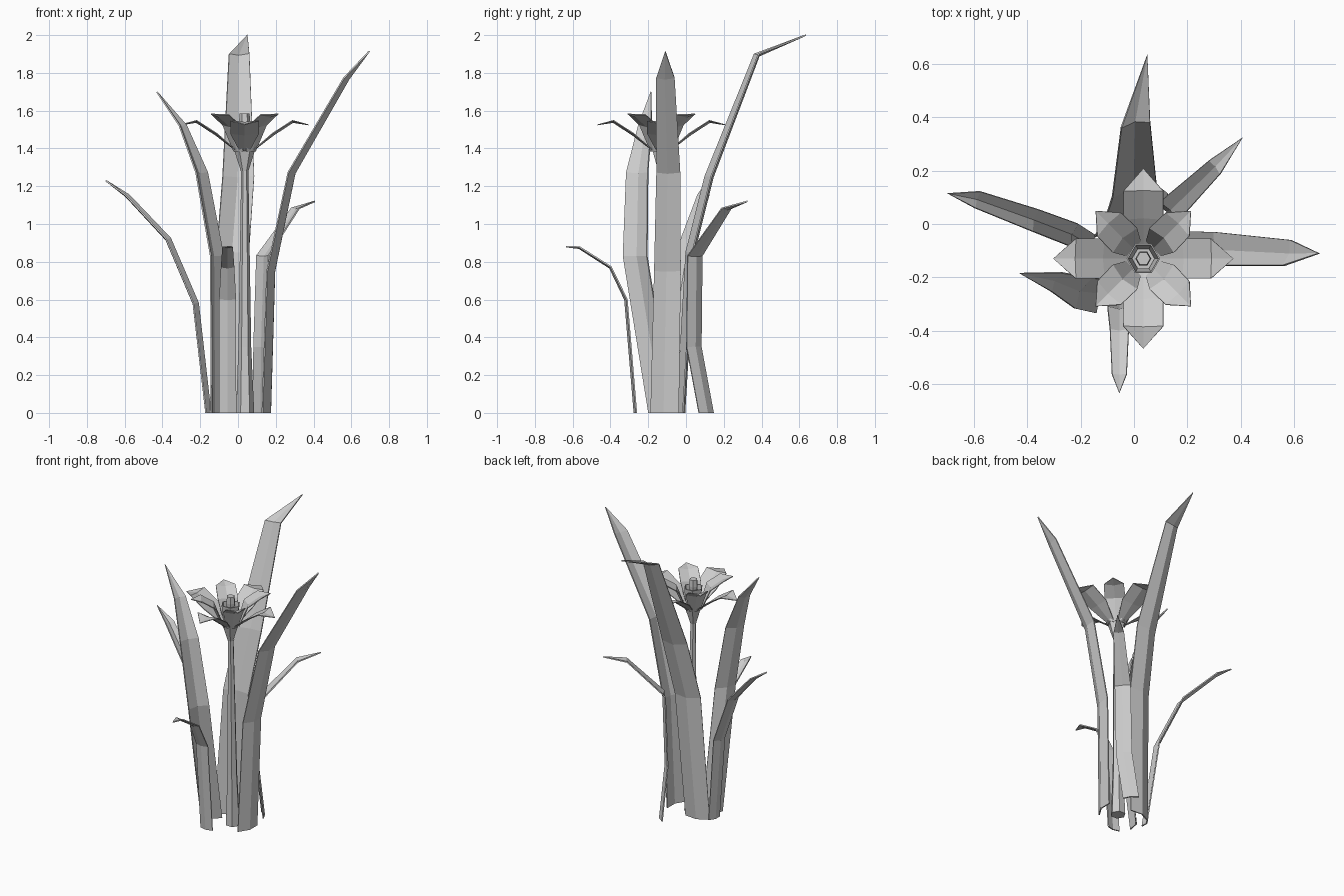
import bpy, bmesh, math
from mathutils import Vector

if "Cube" in bpy.data.objects:
    bpy.data.objects.remove(bpy.data.objects["Cube"])

C = Vector((0.035, -0.13, 0))  # flower centre


def finish(bm, name, thick=0):
    bmesh.ops.recalc_face_normals(bm, faces=bm.faces)
    me = bpy.data.meshes.new(name)
    bm.to_mesh(me)
    bm.free()
    ob = bpy.data.objects.new(name, me)
    bpy.context.collection.objects.link(ob)
    if thick:
        m = ob.modifiers.new("thickness", 'SOLIDIFY')
        m.thickness, m.offset = thick, 0
    return ob


def blade(name, lean_deg, stations, fold=0.22, thick=0.008):
    """Folded strip along stations (x, y, z, width); last station is a point."""
    a = math.radians(lean_deg)
    side = Vector((-math.sin(a), math.cos(a), 0))
    pts = [Vector(s[:3]) for s in stations]
    bm = bmesh.new()
    prev = None
    for i, (p, s) in enumerate(zip(pts, stations)):
        t = (pts[min(i + 1, len(pts) - 1)] - pts[max(i - 1, 0)]).normalized()
        n = side.cross(t).normalized()
        if i == 0:
            n.z = 0  # keep the foot level
        w = s[3]
        if w == 0:
            tip = bm.verts.new(p)
            for k in range(2):
                bm.faces.new((prev[k], prev[k + 1], tip))
            break
        row = [bm.verts.new(p + side * (k * w / 2) + n * (fold * w * (0.5 - abs(k))))
               for k in (-1, 0, 1)]
        if prev:
            for k in range(2):
                bm.faces.new((prev[k], prev[k + 1], row[k + 1], row[k]))
        prev = row
    return finish(bm, name, thick)


def hex_tube(name, rings, cap=True, thick=0):
    """Six-sided tube through rings (x, y, z, radius)."""
    bm = bmesh.new()
    loops = [[bm.verts.new((x + r * math.cos(k * math.pi / 3), y + r * math.sin(k * math.pi / 3), z))
              for k in range(6)] for x, y, z, r in rings]
    for a, b in zip(loops, loops[1:]):
        for k in range(6):
            j = (k + 1) % 6
            bm.faces.new((a[k], a[j], b[j], b[k]))
    if cap:
        bm.faces.new(loops[0])
        bm.faces.new(loops[-1])
    return finish(bm, name, thick)


# long leaves
blade("leaf_back", 101, [(-0.07, -0.02, 0, 0.165), (-0.03, 0.03, 0.85, 0.175), (0.0, 0.13, 1.25, 0.17),
                         (0.005, 0.38, 1.895, 0.11), (0.05, 0.635, 2.0, 0)], 0.15)
blade("leaf_right", -16, [(0.16, -0.115, 0, 0.155), (0.183, -0.10, 0.75, 0.145), (0.292, -0.095, 1.27, 0.13),
                          (0.58, -0.11, 1.77, 0.10), (0.695, -0.11, 1.915, 0)], 0.14)
blade("leaf_left_front", 152, [(-0.115, -0.13, 0, 0.145), (-0.12, -0.265, 0.83, 0.145), (-0.2, -0.255, 1.27, 0.13),
                               (-0.297, -0.215, 1.52, 0.08), (-0.43, -0.185, 1.7, 0)], 0.15)
# short leaves
blade("leaf_left", 163, [(-0.163, -0.08, 0, 0.085), (-0.23, -0.04, 0.58, 0.09), (-0.375, 0.015, 0.92, 0.085),
                         (-0.59, 0.092, 1.15, 0.065), (-0.7, 0.115, 1.23, 0)], 0.16)
blade("leaf_back_right", 40, [(0.118, 0.11, 0, 0.1), (0.12, 0.045, 0.35, 0.1), (0.135, 0.05, 0.83, 0.1),
                              (0.305, 0.215, 1.08, 0.065), (0.408, 0.325, 1.12, 0)], 0.12)
blade("leaf_front", 270, [(-0.055, -0.268, 0, 0.09), (-0.055, -0.318, 0.6, 0.088), (-0.055, -0.4, 0.77, 0.07),
                          (-0.055, -0.565, 0.875, 0.055), (-0.055, -0.635, 0.88, 0)], 0.12)

# stem and flower base
hex_tube("stem", [(0.038, -0.11, 0, 0.048), (0.036, -0.115, 0.35, 0.034), (0.036, -0.13, 1.28, 0.019)])
hex_tube("flower_base", [(C.x, C.y, 1.28, 0.02), (C.x, C.y, 1.39, 0.055)])


def petal(name, deg, prof, fold):
    """Petal from a side profile of (radius, height, width)."""
    a = math.radians(deg)
    blade(name, deg, [(C.x + r * math.cos(a), C.y + r * math.sin(a), z, w) for r, z, w in prof], fold, 0.005)


# petals: four wide drooping ones, four short upright ones between them
for i in range(4):
    petal(f"outer_petal_{i}", 90 * i,
          [(0.04, 1.385, 0.05), (0.15, 1.475, 0.15), (0.255, 1.543, 0.15), (0.338, 1.525, 0)], 0.07)
    petal(f"inner_petal_{i}", 90 * i + 45,
          [(0.05, 1.385, 0.07), (0.105, 1.52, 0.13), (0.185, 1.572, 0.125), (0.253, 1.582, 0)], 0.12)

# flower centre
hex_tube("flower_cup", [(C.x, C.y, 1.4, 0.045), (C.x, C.y, 1.53, 0.06)], False, 0.006)
hex_tube("stamen", [(C.x, C.y, 1.4, 0.02), (C.x, C.y, 1.54, 0.03), (C.x, C.y, 1.585, 0.026)])
